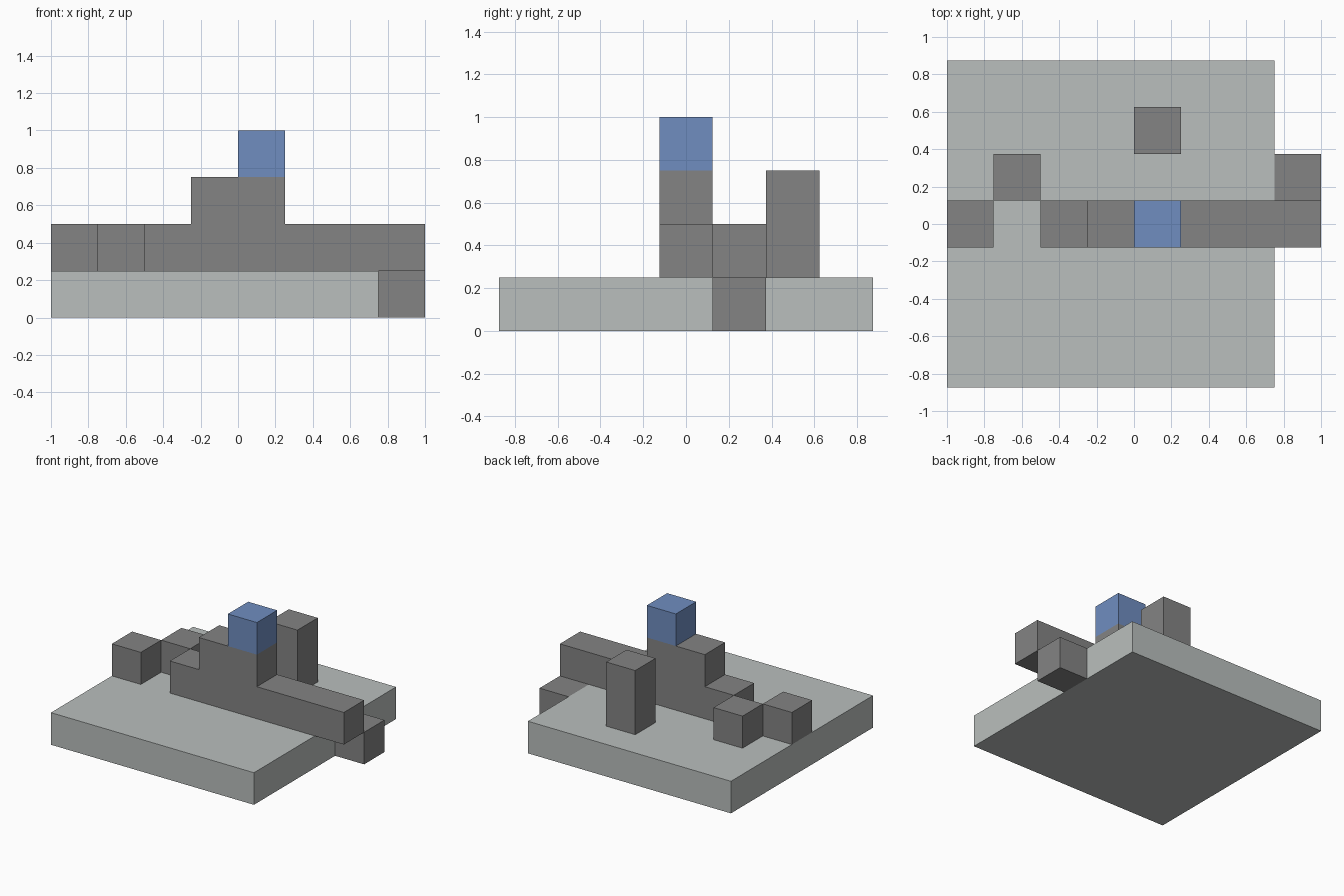
import bpy
import bmesh

if "Cube" in bpy.data.objects:
    bpy.data.objects.remove(bpy.data.objects["Cube"], do_unlink=True)

U = 0.25  # block size


def material(name, rgb):
    mat = bpy.data.materials.new(name)
    mat.use_nodes = True
    color = (*rgb, 1.0)
    mat.diffuse_color = color
    mat.node_tree.nodes["Principled BSDF"].inputs["Base Color"].default_value = color
    return mat


pale_grey = material("pale grey", (0.49, 0.52, 0.51))
dark_grey = material("dark grey", (0.23, 0.23, 0.23))
blue = material("blue", (0.16, 0.27, 0.53))


def finish(name, bm, mat):
    bmesh.ops.recalc_face_normals(bm, faces=bm.faces)
    mesh = bpy.data.meshes.new(name)
    bm.to_mesh(mesh)
    bm.free()
    mesh.materials.append(mat)
    obj = bpy.data.objects.new(name, mesh)
    bpy.context.collection.objects.link(obj)
    return obj


def box(name, low, high, mat):
    """Box between two corners."""
    bm = bmesh.new()
    bmesh.ops.create_cube(bm, size=1)
    for v in bm.verts:
        v.co = [lo if c < 0 else hi for c, lo, hi in zip(v.co, low, high)]
    return finish(name, bm, mat)


def block(name, x, y, z, mat, height=U):
    """Square block centred on x, y, standing at z."""
    h = U / 2
    return box(name, (x - h, y - h, z), (x + h, y + h, z + height), mat)


# Base slab
box("base_slab", (-1, -0.875, 0), (0.75, 0.875, U), pale_grey)

# Stepped wall: one front profile pushed back by a block
profile = [(-0.5, U), (1, U), (1, 2 * U), (U, 2 * U),
           (U, 3 * U), (-U, 3 * U), (-U, 2 * U), (-0.5, 2 * U)]
bm = bmesh.new()
face = bm.faces.new([bm.verts.new((x, -U / 2, z)) for x, z in profile])
ext = bmesh.ops.extrude_face_region(bm, geom=[face], use_keep_orig=True)
new_verts = [g for g in ext["geom"] if isinstance(g, bmesh.types.BMVert)]
bmesh.ops.translate(bm, verts=new_verts, vec=(0, U, 0))
finish("stepped_wall", bm, dark_grey)

# Blue block on top of the wall
block("top_block", 0.125, 0, 3 * U, blue)

# Separate blocks and rear pillar
block("end_block", -0.875, 0, U, dark_grey)
block("offset_block", -0.625, U, U, dark_grey)
block("low_side_block", 0.875, U, 0, dark_grey)
block("rear_pillar", 0.125, 0.5, U, dark_grey, height=2 * U)
